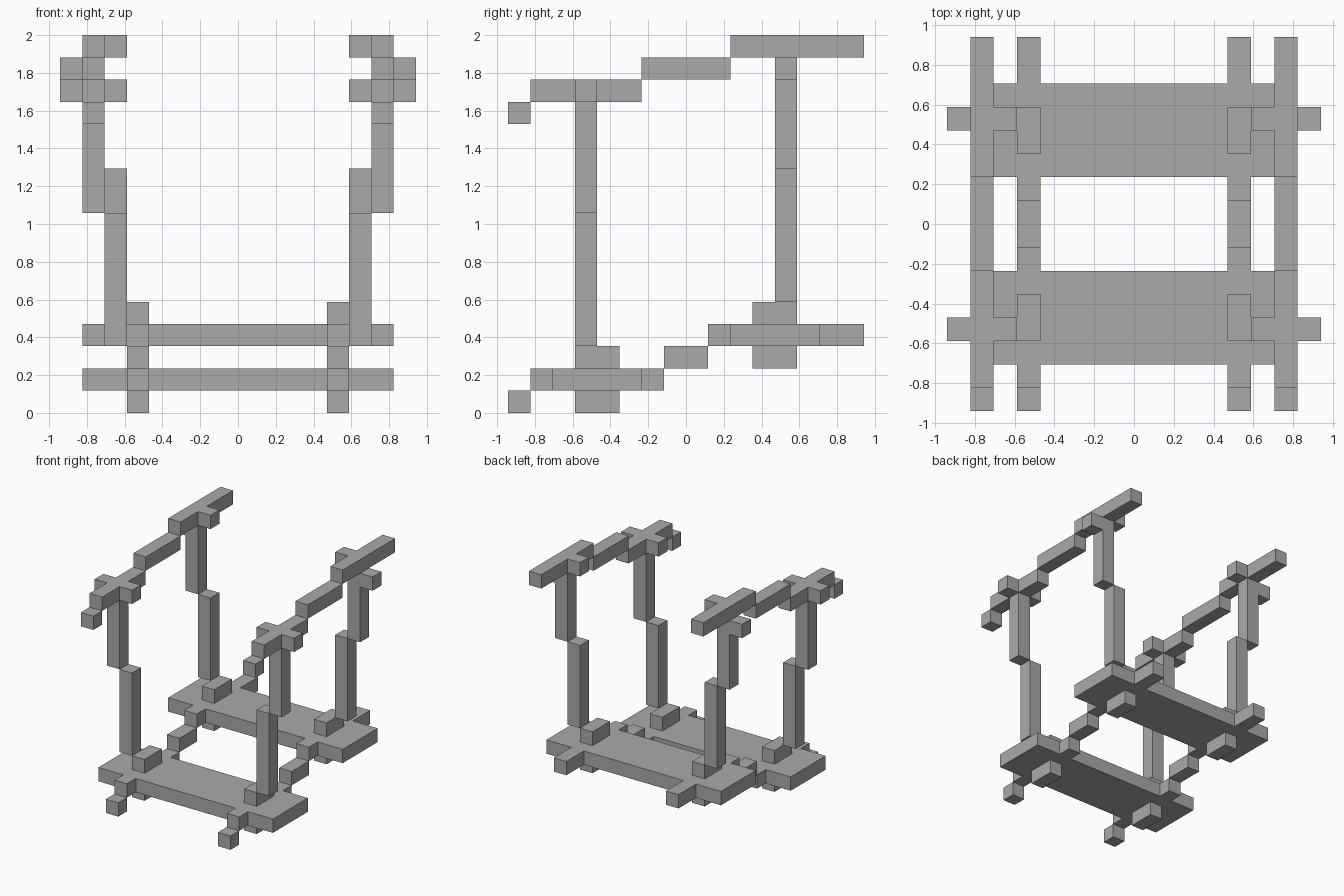
import bpy
import bmesh

default = bpy.data.objects.get("Cube")
if default:
    bpy.data.objects.remove(default, do_unlink=True)

U = 2 / 17  # one block of the modelling grid

grey = bpy.data.materials.new("plain_grey")
grey.use_nodes = True
colour = (0.40, 0.40, 0.40, 1)
grey.diffuse_color = colour
grey.node_tree.nodes["Principled BSDF"].inputs["Base Color"].default_value = colour


def blocks(name, boxes, mirror=True):
    """One object from boxes given as (x, y, z) ranges in grid blocks."""
    bm = bmesh.new()
    for ranges in boxes:
        made = bmesh.ops.create_cube(bm, size=1)["verts"]
        for v in made:
            for axis, (low, high) in enumerate(ranges):
                v.co[axis] = (high if v.co[axis] > 0 else low) * U
    mesh = bpy.data.meshes.new(name)
    bm.to_mesh(mesh)
    bm.free()
    mesh.materials.append(grey)
    obj = bpy.data.objects.new(name, mesh)
    bpy.context.collection.objects.link(obj)
    if mirror:
        mod = obj.modifiers.new("Mirror", 'MIRROR')
        mod.use_mirror_merge = False
    return obj


BEAM, POST, RAIL, OUTER = (4, 5), (5, 6), (6, 7), (7, 8)

# Each end: a step, its ties and leaning ropes; the back is two blocks higher
for end, s, lift in (("front", -1, 0), ("back", 1, 2)):
    rope_y = (4, 5) if s > 0 else (-5, -4)
    knot_y = (3, 5) if s > 0 else (-5, -3)
    plank_y = (2, 6) if s > 0 else (-6, -2)

    def layer(low, high):
        return (low + lift, high + lift)

    blocks(end + "_plank", [((-7, 7), plank_y, layer(1, 2))], mirror=False)
    blocks(end + "_knots", [(BEAM, knot_y, layer(0, 1)),
                            (BEAM, knot_y, layer(2, 3))])
    blocks(end + "_lower_ropes", [(POST, rope_y, layer(3, 9))])
    blocks(end + "_upper_ropes", [(RAIL, rope_y, layer(9, 14))])
    # Cross ties at the handrail
    outer_z = (14, 15) if s < 0 else (15, 16)
    blocks(end + "_inner_ties", [(POST, rope_y, layer(14, 15))])
    blocks(end + "_outer_ties", [(OUTER, rope_y, outer_z)])

# Stepped beams under and between the planks
blocks("lower_beams", [
    (BEAM, (-8, -7), (0, 1)),
    (BEAM, (-7, -6), (1, 2)),
    (BEAM, (-2, -1), (1, 2)),
    (BEAM, (-1, 1), (2, 3)),
    (BEAM, (1, 2), (3, 4)),
    (BEAM, (6, 8), (3, 4)),
])

# Stepped handrails
blocks("handrails", [
    (RAIL, (-8, -7), (13, 14)),
    (RAIL, (-7, -2), (14, 15)),
    (RAIL, (-2, 2), (15, 16)),
    (RAIL, (2, 8), (16, 17)),
])
